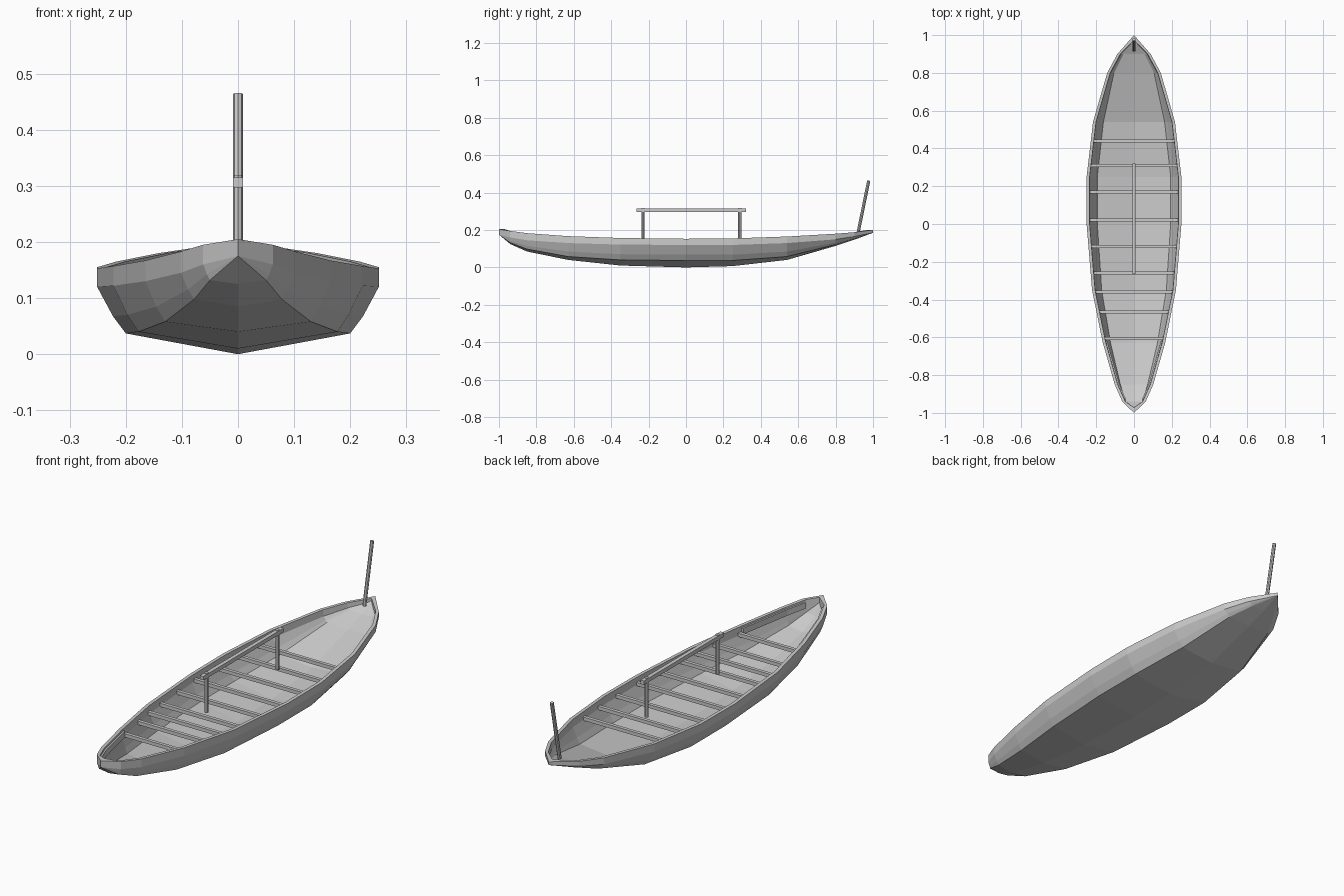
import bpy, bmesh
from mathutils import Vector

if "Cube" in bpy.data.objects:
    bpy.data.objects.remove(bpy.data.objects["Cube"])

# Hull stations: y, half width, gunwale z, strake z, chine half width, chine z, keel z
STATIONS = [
    (-1.00, 0.000, .205, .175, .000, .175, .175),
    (-0.94, 0.062, .195, .160, .050, .132, .125),
    (-0.85, 0.102, .183, .145, .078, .098, .085),
    (-0.63, 0.165, .167, .130, .130, .058, .040),
    (-0.35, 0.222, .157, .122, .177, .040, .010),
    (0.00, 0.251, .153, .120, .200, .037, .000),
    (0.25, 0.251, .155, .120, .200, .037, .007),
    (0.54, 0.217, .165, .130, .168, .058, .040),
    (0.80, 0.142, .180, .150, .112, .122, .115),
    (0.90, 0.088, .188, .165, .062, .153, .148),
    (1.00, 0.000, .200, .185, .000, .185, .185),
]


def finish(name, bm):
    bmesh.ops.recalc_face_normals(bm, faces=bm.faces[:])
    me = bpy.data.meshes.new(name)
    bm.to_mesh(me)
    bm.free()
    ob = bpy.data.objects.new(name, me)
    bpy.context.collection.objects.link(ob)
    return ob


def add_mirror(ob):
    m = ob.modifiers.new("mirror", 'MIRROR')
    m.use_axis[0] = True
    m.merge_threshold = 0.0005


def at(y, column):
    """Interpolate one station column at a given y."""
    for a, b in zip(STATIONS, STATIONS[1:]):
        if a[0] <= y <= b[0]:
            t = (y - a[0]) / (b[0] - a[0])
            return a[column] + t * (b[column] - a[column])


def section(s):
    """Half cross-section: outside keel to gunwale, then inside back to keel."""
    y, w, zg, zs, wc, zc, zk = s
    wb, zb = wc + (w - wc) * .45, zc + (zs - zc) * .37
    yi = y * .972 if w == 0 else y
    outer = [(0, zk), (wc, zc), (wb, zb), (w, zs), (w, zg)]
    inner = [(w - .016, zg), (w - .018, zs), (wb - .012, zb + .003),
             (wc - .006, zc + .005), (0, zk + .006)]
    return ([(x, y, z) for x, z in outer]
            + [(max(0, x), yi, z) for x, z in inner])


def box(name, loc, size):
    bm = bmesh.new()
    bmesh.ops.create_cube(bm, size=1)
    bmesh.ops.scale(bm, vec=size, verts=bm.verts[:])
    bmesh.ops.translate(bm, vec=loc, verts=bm.verts[:])
    return finish(name, bm)


def rod(name, a, b, radius, sides=8):
    a, b = Vector(a), Vector(b)
    d = b - a
    bm = bmesh.new()
    bmesh.ops.create_cone(bm, cap_ends=True, segments=sides, radius1=radius,
                          radius2=radius, depth=d.length)
    ob = finish(name, bm)
    ob.location = (a + b) / 2
    ob.rotation_mode = 'QUATERNION'
    ob.rotation_quaternion = d.to_track_quat('Z', 'Y')
    return ob


# Hull shell with rim
bm = bmesh.new()
rows = [[bm.verts.new(p) for p in section(s)] for s in STATIONS]
for r0, r1 in zip(rows, rows[1:]):
    for i in range(len(r0) - 1):
        bm.faces.new((r0[i], r0[i + 1], r1[i + 1], r1[i]))
bmesh.ops.remove_doubles(bm, verts=bm.verts[:], dist=0.0003)
bmesh.ops.dissolve_degenerate(bm, edges=bm.edges[:], dist=0.0003)
add_mirror(finish("hull", bm))

# Cross thwarts
for i, y in enumerate((-.605, -.465, -.36, -.26, -.12, .02, .17, .31, .44)):
    w = at(y, 1) - .012
    box(f"thwart_{i + 1}", (0, y, at(y, 3) + .005), (2 * w, .016, .016))

# Inner strips beside the bow
bm = bmesh.new()
rings = []
for y in (-.62, -.74, -.85, -.93):
    x, z = at(y, 1) - .017, at(y, 2) - .008
    rings.append([bm.verts.new(p) for p in
                  ((x, y, z), (x - .008, y, z), (x - .008, y, z - .028), (x, y, z - .028))])
for r0, r1 in zip(rings, rings[1:]):
    for i in range(4):
        j = (i + 1) % 4
        bm.faces.new((r0[i], r0[j], r1[j], r1[i]))
bm.faces.new(rings[0])
bm.faces.new(rings[-1])
add_mirror(finish("bow_strip", bm))

# Ridge beam on two posts
for name, y in (("front_post", -.23), ("rear_post", .287)):
    rod(name, (0, y, .135), (0, y, .318), .009)
box("ridge_beam", (0, .0275, .306), (.018, .585, .018))

# Leaning pole at the stern
rod("stern_pole", (0, .92, .185), (0, .977, .464), .0085)
